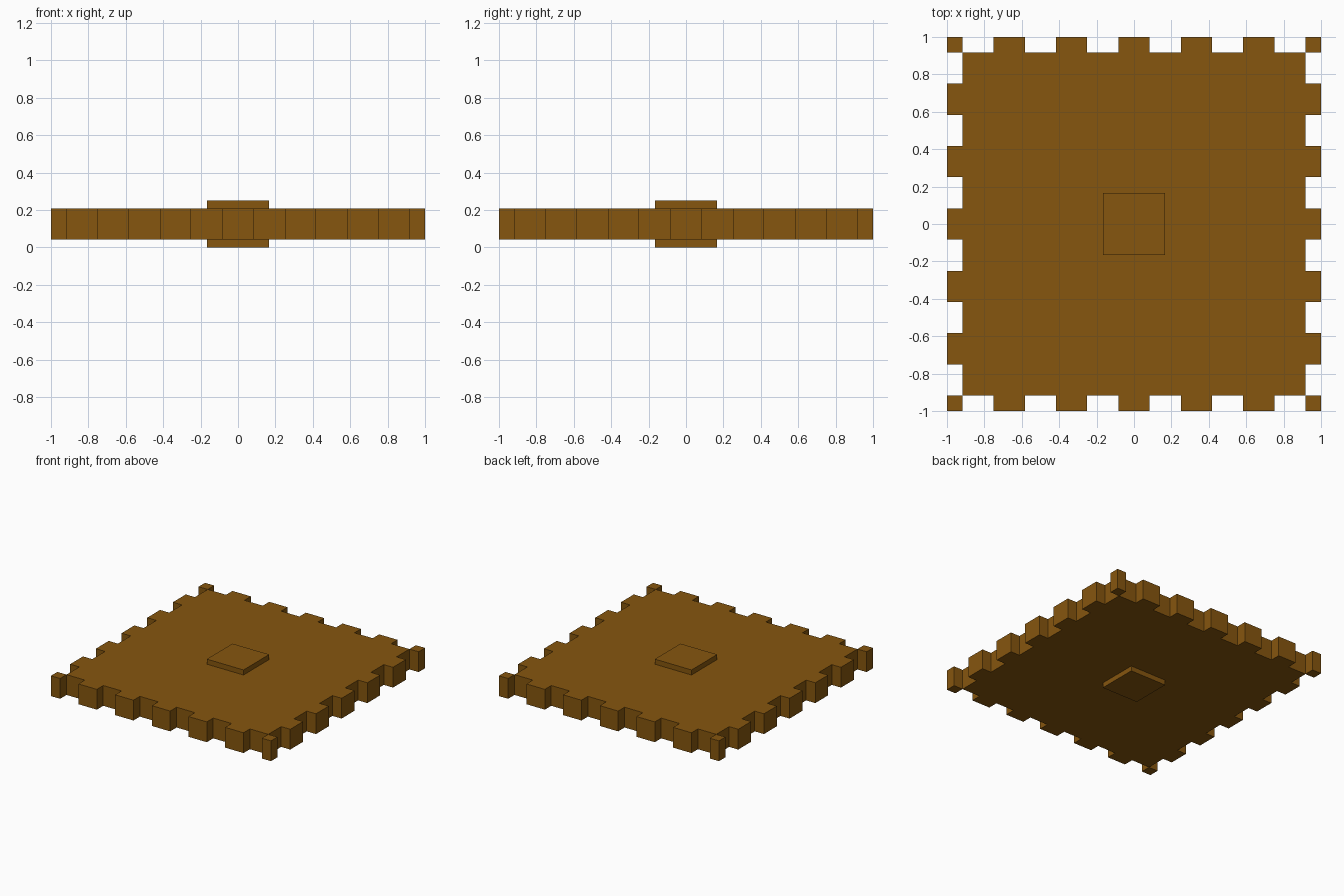
import bpy, bmesh
from mathutils import Vector, Matrix

if "Cube" in bpy.data.objects:
    bpy.data.objects.remove(bpy.data.objects["Cube"])

U = 1 / 12                     # half a tooth width, also the tooth depth
Z0, Z1, TOP = U / 2, 2.5 * U, 3 * U   # slab bottom, slab top, boss top

brown = bpy.data.materials.new("brown")
brown.diffuse_color = (0.238, 0.093, 0.0045, 1)
brown.use_nodes = True
brown.node_tree.nodes["Principled BSDF"].inputs["Base Color"].default_value = brown.diffuse_color


def extrude_profile(name, outline, z0, z1):
    bm = bmesh.new()
    face = bm.faces.new([bm.verts.new((x, y, z0)) for x, y in outline])
    out = bmesh.ops.extrude_face_region(bm, geom=[face], use_keep_orig=True)
    top = [v for v in out["geom"] if isinstance(v, bmesh.types.BMVert)]
    bmesh.ops.translate(bm, verts=top, vec=(0, 0, z1 - z0))
    bmesh.ops.recalc_face_normals(bm, faces=bm.faces)
    mesh = bpy.data.meshes.new(name)
    bm.to_mesh(mesh)
    bm.free()
    mesh.materials.append(brown)
    obj = bpy.data.objects.new(name, mesh)
    bpy.context.collection.objects.link(obj)
    return obj


def rect(cx, cy, h):
    return [(cx - h, cy - h), (cx + h, cy - h), (cx + h, cy + h), (cx - h, cy + h)]


# Slab: one toothed side, turned four times into a closed outline
inner = 1 - U
side = [(-inner, -inner)]
for i in range(-2, 3):
    c = i * 4 * U
    side += [(c - U, -inner), (c - U, -1), (c + U, -1), (c + U, -inner)]
outline = []
for k in range(4):
    turn = Matrix.Rotation(k * 1.5707963267948966, 2)
    outline += [tuple(turn @ Vector(p)) for p in side]
extrude_profile("toothed_slab", outline, Z0, Z1)

# Corner posts touching the slab along one edge
for sx in (-1, 1):
    for sy in (-1, 1):
        c = 1 - U / 2
        extrude_profile("corner_post", rect(sx * c, sy * c, U / 2), Z0, Z1)

# Square bosses above and below the slab
extrude_profile("top_boss", rect(0, 0, 2 * U), Z1, TOP)
extrude_profile("bottom_boss", rect(0, 0, 2 * U), 0, Z0)
